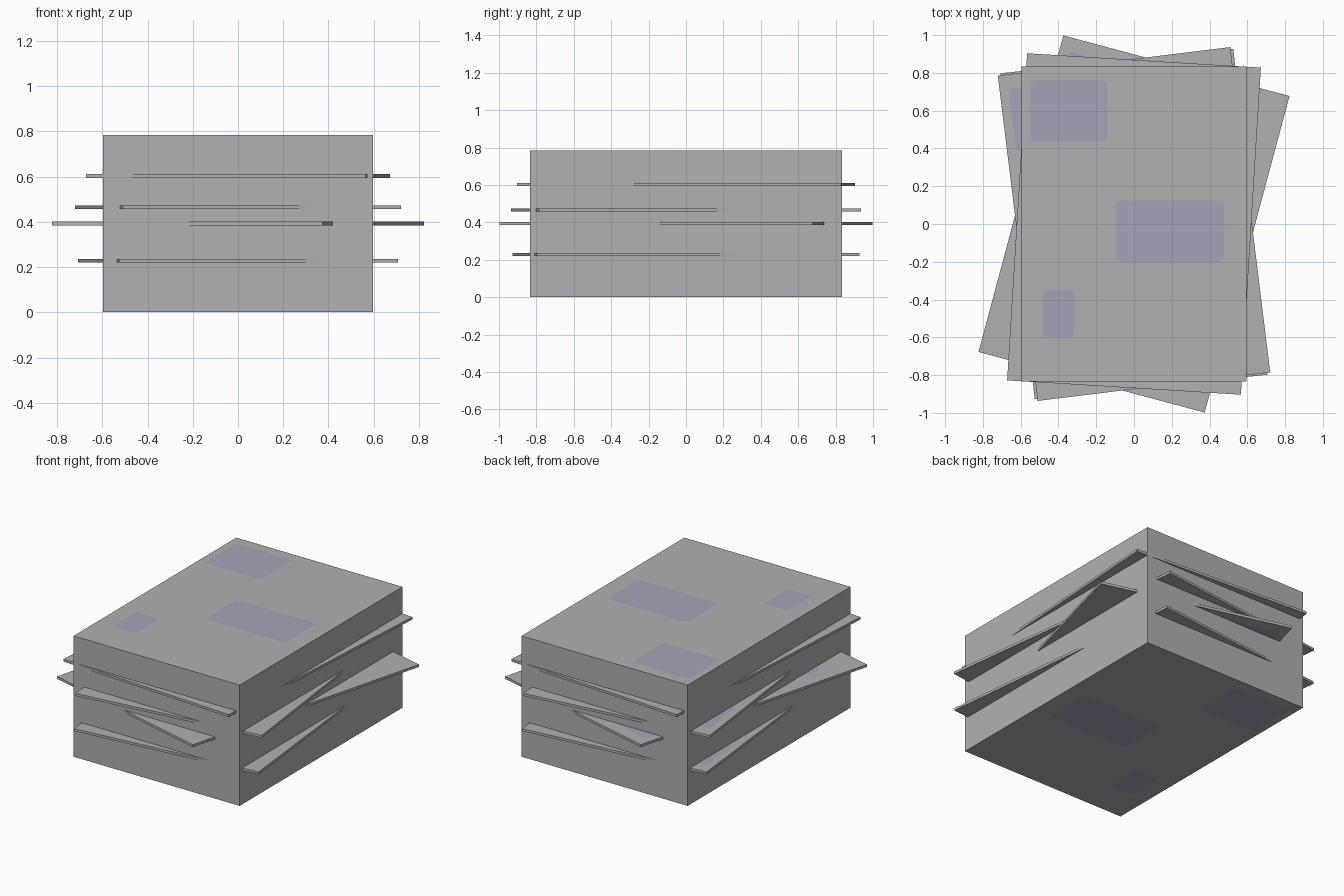
import bpy, bmesh, math
from mathutils import Matrix

if "Cube" in bpy.data.objects:
    bpy.data.objects.remove(bpy.data.objects["Cube"])

def material(name, rgb):
    m = bpy.data.materials.new(name)
    m.diffuse_color = (*rgb, 1)
    m.use_nodes = True
    m.node_tree.nodes["Principled BSDF"].inputs["Base Color"].default_value = m.diffuse_color
    return m

GREY = material("paper grey", (0.44, 0.44, 0.44))
LILAC = material("lilac patch", (0.385, 0.36, 0.475))

W, L, H = 1.192, 1.668, 0.785
EPS = 0.001
# patch rectangles on every page: x0, x1, y0, y1
PATCHES = [(-0.55, -0.143, 0.436, 0.762),
           (-0.095, 0.48, -0.2, 0.125),
           (-0.485, -0.315, -0.597, -0.35)]

def rounded_face(bm, x0, x1, y0, y1, z, up, r=0.03, seg=4):
    """Flat rounded rectangle facing up or down."""
    verts = []
    corners = [(x1 - r, y1 - r), (x0 + r, y1 - r), (x0 + r, y0 + r), (x1 - r, y0 + r)]
    for q, (cx, cy) in enumerate(corners):
        for i in range(seg + 1):
            a = (q + i / seg) * math.pi / 2
            verts.append(bm.verts.new((cx + r * math.cos(a), cy + r * math.sin(a), z)))
    f = bm.faces.new(verts if up else verts[::-1])
    f.material_index = 1

def slab(name, z0, z1, scale=1.0, angle=0.0):
    """Rectangular block with painted patches on its top and bottom."""
    bm = bmesh.new()
    size = Matrix.Diagonal((W * scale, L * scale, z1 - z0, 1))
    bmesh.ops.create_cube(bm, size=1, matrix=Matrix.Translation((0, 0, (z0 + z1) / 2)) @ size)
    for p in PATCHES:
        x0, x1, y0, y1 = (v * scale for v in p)
        rounded_face(bm, x0, x1, y0, y1, z1 + EPS, True)
        rounded_face(bm, x0, x1, y0, y1, z0 - EPS, False)
    bm.transform(Matrix.Rotation(math.radians(angle), 4, 'Z'))
    me = bpy.data.meshes.new(name)
    bm.to_mesh(me)
    bm.free()
    me.materials.append(GREY)
    me.materials.append(LILAC)
    ob = bpy.data.objects.new(name, me)
    bpy.context.collection.objects.link(ob)

# main block of the paper stack
slab("paper_stack", EPS, H - EPS)

# slightly larger sheets sticking out at odd angles: centre height, rotation
for i, (z, ang) in enumerate([(0.229, 6), (0.393, -15), (0.465, 7), (0.603, -3.5)]):
    slab(f"loose_sheet_{i + 1}", z - 0.008, z + 0.008, 1.04, ang)
